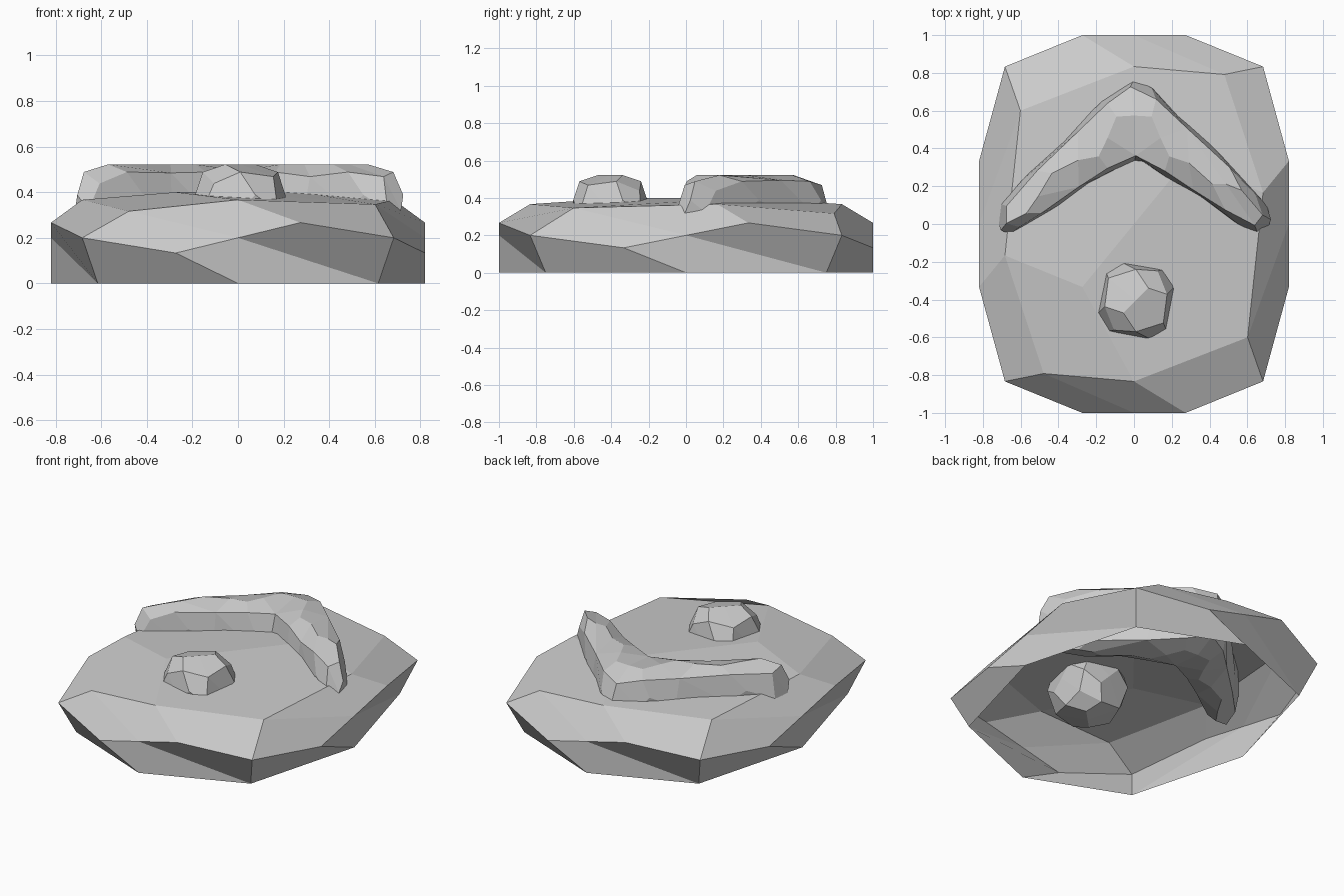
import bpy, bmesh

if "Cube" in bpy.data.objects:
    bpy.data.objects.remove(bpy.data.objects["Cube"])


def rounded_prism(name, outline, cap, z0, z1, bottom=True):
    """Triangulated prism over a counter-clockwise outline, rounded once."""
    bm = bmesh.new()
    low = [bm.verts.new((x, y, z0)) for x, y in outline]
    top = [bm.verts.new((x, y, z1)) for x, y in outline]
    n = len(outline)
    for i in range(n):
        j = (i + 1) % n
        bm.faces.new((low[i], low[j], top[i]))
        bm.faces.new((low[j], top[j], top[i]))
    for tri in cap:
        bm.faces.new([top[k] for k in tri])
        if bottom:
            bm.faces.new([low[k] for k in reversed(tri)])
    mesh = bpy.data.meshes.new(name)
    bm.to_mesh(mesh)
    bm.free()
    ob = bpy.data.objects.new(name, mesh)
    bpy.context.scene.collection.objects.link(ob)
    # One plain subdivision step gives the chunky faceted stone look
    sub = ob.modifiers.new("round", 'SUBSURF')
    sub.levels = sub.render_levels = 1
    sub.use_limit_surface = False
    return ob


def rect(cx, cy, hx, hy):
    return [(cx - hx, cy - hy), (cx + hx, cy - hy),
            (cx + hx, cy + hy), (cx - hx, cy + hy)]


quad_cap = [(0, 1, 3), (1, 2, 3)]

# Wide base stone, open underneath
rounded_prism("base_stone", rect(0, 0, 0.82, 1.0), quad_cap, 0, 0.4, bottom=False)

# Small round stone set in the base
rounded_prism("round_stone", rect(0.01, -0.405, 0.198, 0.198), quad_cap, 0.12, 0.522)

# Chevron-shaped ridge: inner edge left to right, outer edge back again
inner = [(0.28, 0.18), (0.685, -0.09)]
outer = [(0.745, 0.08), (0.28, 0.545)]
right = inner + outer
left = [(-x, y) for x, y in right]
chevron = [left[1], left[0], (0, 0.35)] + right + [(0, 0.81), left[3], left[2]]
chevron_cap = [(0, 1, 9), (1, 8, 9), (1, 2, 8), (2, 7, 8),
               (2, 6, 7), (2, 3, 6), (3, 4, 6), (4, 5, 6)]
rounded_prism("chevron_ridge", chevron, chevron_cap, 0.12, 0.522)
